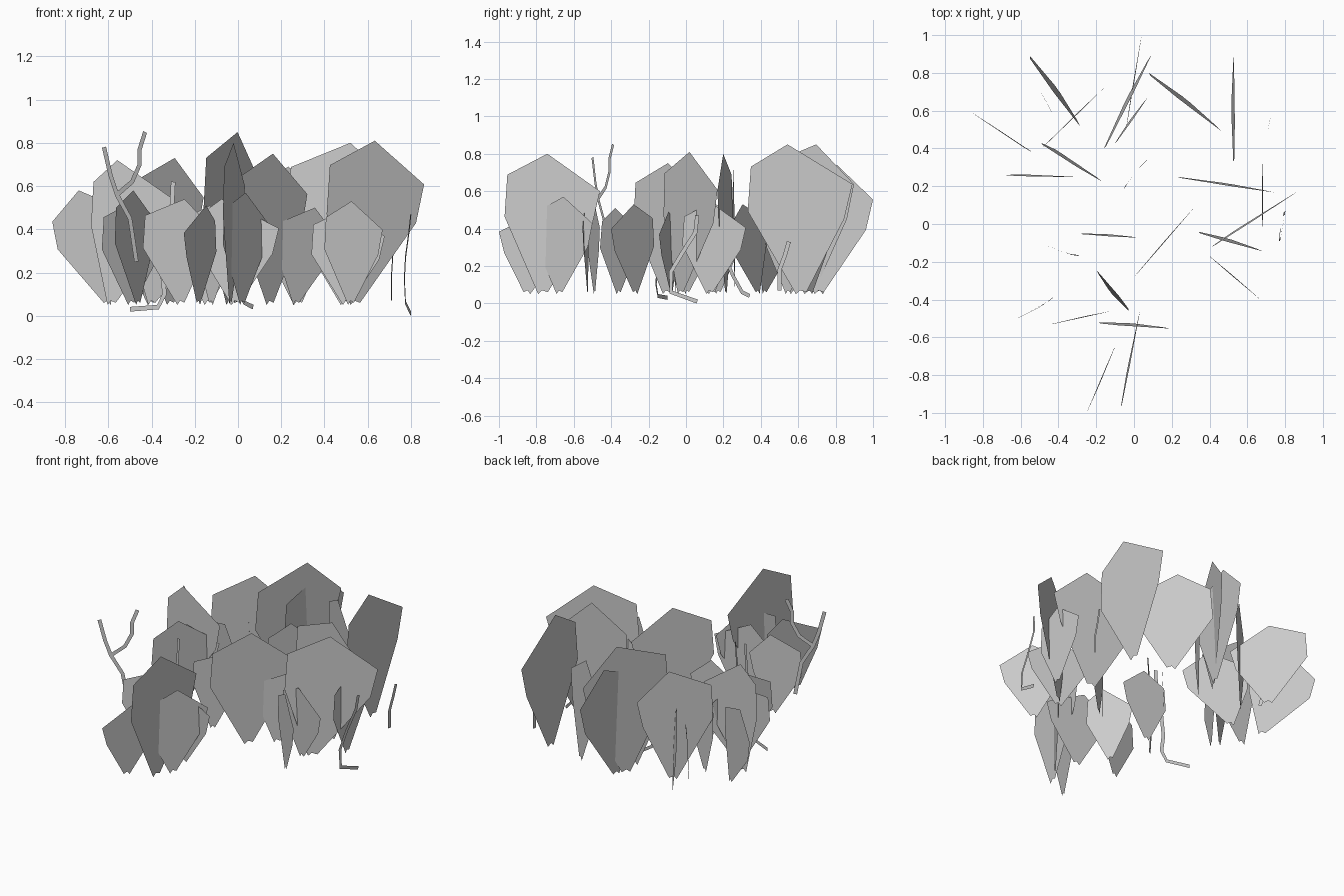
import bpy
from mathutils import Vector


def mesh_object(name, verts, faces):
    me = bpy.data.meshes.new(name)
    me.from_pydata(verts, [], faces)
    me.update()
    ob = bpy.data.objects.new(name, me)
    bpy.context.collection.objects.link(ob)
    return ob


def leaf(name, x0, y0, x1, y1, height, tip, base, lean):
    """Flat upright leaf card; tip and base are fractions along its width."""
    a, b = Vector((x0, y0, 0)), Vector((x1, y1, 0))
    side = (b - a).normalized().cross(Vector((0, 0, 1)))
    h = height
    profile = [(base, 0.05), (base + 0.04, 0.07), (base + 0.10, 0.06),
               (0.92, 0.53 * h), (1, 0.75 * h), (tip, h),
               (0.03, 0.86 * h), (0, 0.58 * h)]
    verts = [a.lerp(b, t) + side * lean * (z / h - 0.55) + Vector((0, 0, z))
             for t, z in profile]
    mesh_object(name, verts, [range(len(verts))])


def twig(name, points, width=0.022):
    """Flat ribbon following a path in an upright plane."""
    pts = [Vector(p) for p in points]
    xs = max(((q - p) for p in pts for q in pts), key=lambda d: d.xy.length)
    run = Vector((xs.x, xs.y, 0)).normalized()
    normal = run.cross(Vector((0, 0, 1)))
    verts = []
    for i, p in enumerate(pts):
        d = pts[min(i + 1, len(pts) - 1)] - pts[max(i - 1, 0)]
        s = d.cross(normal).normalized() * width / 2
        verts += [p - s, p + s]
    faces = [(2 * i, 2 * i + 1, 2 * i + 3, 2 * i + 2) for i in range(len(pts) - 1)]
    mesh_object(name, verts, faces)


# Tall leaves: x0, y0, x1, y1, height, tip, base, lean
tall = [
    (-0.07, -0.97, 0.03, -0.46, 0.80, 0.45, 0.35, 0.01),
    (0.41, -0.12, 0.86, 0.17, 0.81, 0.49, 0.25, 0.01),
    (0.525, 0.33, 0.525, 0.89, 0.85, 0.38, 0.46, 0.02),
    (-0.16, 0.40, 0.09, 0.90, 0.85, 0.60, 0.46, 0.02),
    (0.23, 0.25, 0.74, 0.17, 0.80, 0.57, 0.48, 0.012),
    (0.00, -0.28, 0.32, 0.09, 0.75, 0.50, 0.42, 0.005),
    (-0.48, 0.41, -0.16, 0.72, 0.73, 0.58, 0.48, 0.005),
    (-0.68, 0.26, -0.30, 0.25, 0.72, 0.32, 0.20, 0.01),
    (0.08, 0.80, 0.46, 0.50, 0.69, 0.42, 0.45, 0.025),
    (-0.04, 0.52, 0.04, 1.00, 0.74, 0.60, 0.35, 0.005),
    (-0.54, 0.38, -0.86, 0.59, 0.58, 0.62, 0.15, 0.005),
    (-0.55, 0.89, -0.28, 0.52, 0.58, 0.50, 0.45, 0.03),
]
for i, row in enumerate(tall):
    leaf(f"tall_leaf_{i + 1}", *row)

# Short leaves, same columns
short = [
    (-0.44, -0.53, -0.12, -0.46, 0.54, 0.60, 0.50, 0.005),
    (-0.10, -0.65, -0.25, -1.00, 0.51, 0.30, 0.52, 0.005),
    (-0.07, -0.81, 0.14, -0.50, 0.57, 0.50, 0.38, 0.0),
    (-0.19, -0.52, 0.19, -0.55, 0.54, 0.30, 0.42, 0.018),
    (-0.57, -0.05, -0.38, 0.28, 0.58, 0.45, 0.52, 0.0),
    (-0.63, 0.06, -0.34, 0.30, 0.53, 0.50, 0.42, 0.0),
    (0.40, -0.17, 0.67, -0.40, 0.53, 0.47, 0.40, 0.005),
    (0.18, -0.06, 0.45, 0.14, 0.50, 0.65, 0.28, 0.0),
    (0.68, -0.02, 0.68, 0.32, 0.54, 0.45, 0.38, 0.008),
    (0.34, -0.04, 0.68, -0.14, 0.49, 0.45, 0.42, 0.02),
    (-0.28, -0.05, 0.02, -0.07, 0.51, 0.50, 0.42, 0.012),
    (-0.03, -0.46, -0.20, -0.25, 0.51, 0.35, 0.46, 0.025),
    (-0.49, 0.43, -0.17, 0.23, 0.53, 0.60, 0.22, 0.02),
    (-0.10, 0.43, 0.07, 0.67, 0.52, 0.50, 0.42, 0.012),
]
for i, row in enumerate(short):
    leaf(f"short_leaf_{i + 1}", *row)

# Forked twig rising above the left front
twig("forked_twig_stem", [(-0.47, -0.42, 0.25), (-0.50, -0.44, 0.45), (-0.56, -0.47, 0.56),
                          (-0.59, -0.485, 0.65), (-0.62, -0.50, 0.78)])
twig("forked_twig_branch", [(-0.56, -0.47, 0.56), (-0.49, -0.43, 0.62), (-0.455, -0.41, 0.70),
                            (-0.455, -0.41, 0.77), (-0.43, -0.39, 0.85)])

# Drooping twigs curling outward at ground level
twig("left_twig", [(-0.50, -0.10, 0.03), (-0.37, -0.15, 0.04), (-0.34, -0.16, 0.10),
                   (-0.35, -0.155, 0.20), (-0.34, -0.16, 0.33), (-0.31, -0.165, 0.45),
                   (-0.305, -0.165, 0.52), (-0.30, -0.165, 0.62)])
twig("right_twig", [(0.80, 0.06, 0.01), (0.775, -0.08, 0.06), (0.77, -0.08, 0.17),
                    (0.775, -0.02, 0.27), (0.79, 0.05, 0.38), (0.80, 0.06, 0.47)])
twig("back_right_twig", [(0.71, 0.50, 0.07), (0.71, 0.50, 0.18), (0.715, 0.53, 0.26),
                         (0.72, 0.55, 0.33)])
twig("middle_twig", [(0.07, 0.34, 0.04), (0.03, 0.30, 0.06), (-0.01, 0.25, 0.15),
                     (-0.04, 0.21, 0.25), (-0.05, 0.19, 0.38)])
twig("back_left_twig", [(-0.44, 0.60, 0.10), (-0.46, 0.64, 0.28), (-0.49, 0.69, 0.40),
                        (-0.53, 0.76, 0.52)])
